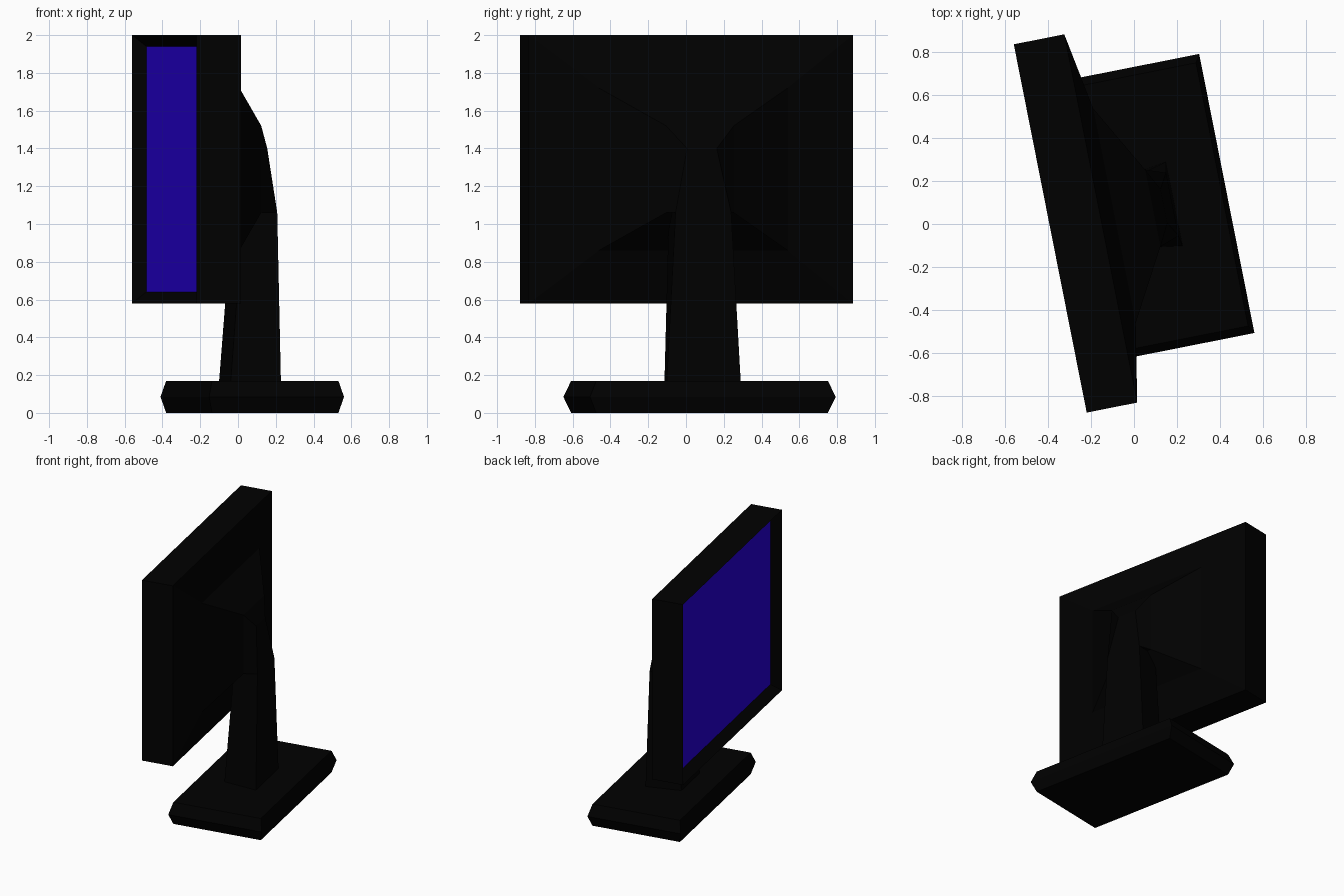
import bpy, bmesh, math
from mathutils import Matrix

if "Cube" in bpy.data.objects:
    bpy.data.objects.remove(bpy.data.objects["Cube"])

TURN = Matrix.Rotation(math.radians(11.2), 4, 'Z')   # whole monitor is turned about z
MID = 0.0555                                         # centre line across the width


def material(name, rgb):
    m = bpy.data.materials.new(name)
    m.diffuse_color = (*rgb, 1)
    m.use_nodes = True
    m.node_tree.nodes["Principled BSDF"].inputs["Base Color"].default_value = m.diffuse_color
    return m


BLACK = material("black_plastic", (0.0, 0.0, 0.0))
BLUE = material("screen_blue", (0.02, 0.0, 0.70))


def upright(x, half, z0, z1):
    """Rectangle facing along x."""
    return [(x, MID - half, z0), (x, MID + half, z0), (x, MID + half, z1), (x, MID - half, z1)]


def flat(z, front, front_half, back, back_half):
    """Level trapezoid at height z."""
    return [(front, MID - front_half, z), (back, MID - back_half, z),
            (back, MID + back_half, z), (front, MID + front_half, z)]


def loft(name, loops, first_cap_mat=None):
    """Join four-sided loops into a closed solid."""
    bm = bmesh.new()
    rings = [[bm.verts.new(p) for p in loop] for loop in loops]
    for a, b in zip(rings, rings[1:]):
        for i in range(4):
            j = (i + 1) % 4
            bm.faces.new((a[i], a[j], b[j], b[i]))
    cap = bm.faces.new(rings[0])
    bm.faces.new(rings[-1])
    me = bpy.data.meshes.new(name)
    me.materials.append(BLACK)
    if first_cap_mat:
        me.materials.append(first_cap_mat)
        cap.material_index = 1
    bmesh.ops.recalc_face_normals(bm, faces=bm.faces)
    bm.transform(TURN)
    bm.to_mesh(me)
    bm.free()
    ob = bpy.data.objects.new(name, me)
    bpy.context.collection.objects.link(ob)
    return ob


# Casing: recessed screen with sloping surround, box body, then stepped rear housing
loft("screen_casing", [
    upright(-0.323, 0.814, 0.64, 1.94),
    upright(-0.387, 0.875, 0.58, 2.0),
    upright(-0.147, 0.875, 0.58, 2.0),
    upright(-0.082, 0.51, 0.86, 1.72),
    upright(0.10, 0.183, 1.06, 1.52),
    [(0.193, MID - 0.15, 1.06), (0.193, MID + 0.15, 1.06),
     (0.153, MID + 0.08, 1.40), (0.153, MID - 0.08, 1.40)],
], BLUE)

# Stand neck, tapering upward into the housing
loft("stand_neck", [flat(0.16, -0.06, 0.16, 0.203, 0.20),
                    flat(1.06, 0.01, 0.15, 0.193, 0.15)])

# Base slab with a pointed edge all round
loft("stand_base", [flat(z, -0.276 + du, 0.663 - dv, 0.452 - du, 0.663 - dv)
                    for z, du, dv in ((0, 0.023, 0.038), (0.085, 0, 0), (0.17, 0.023, 0.038))])
